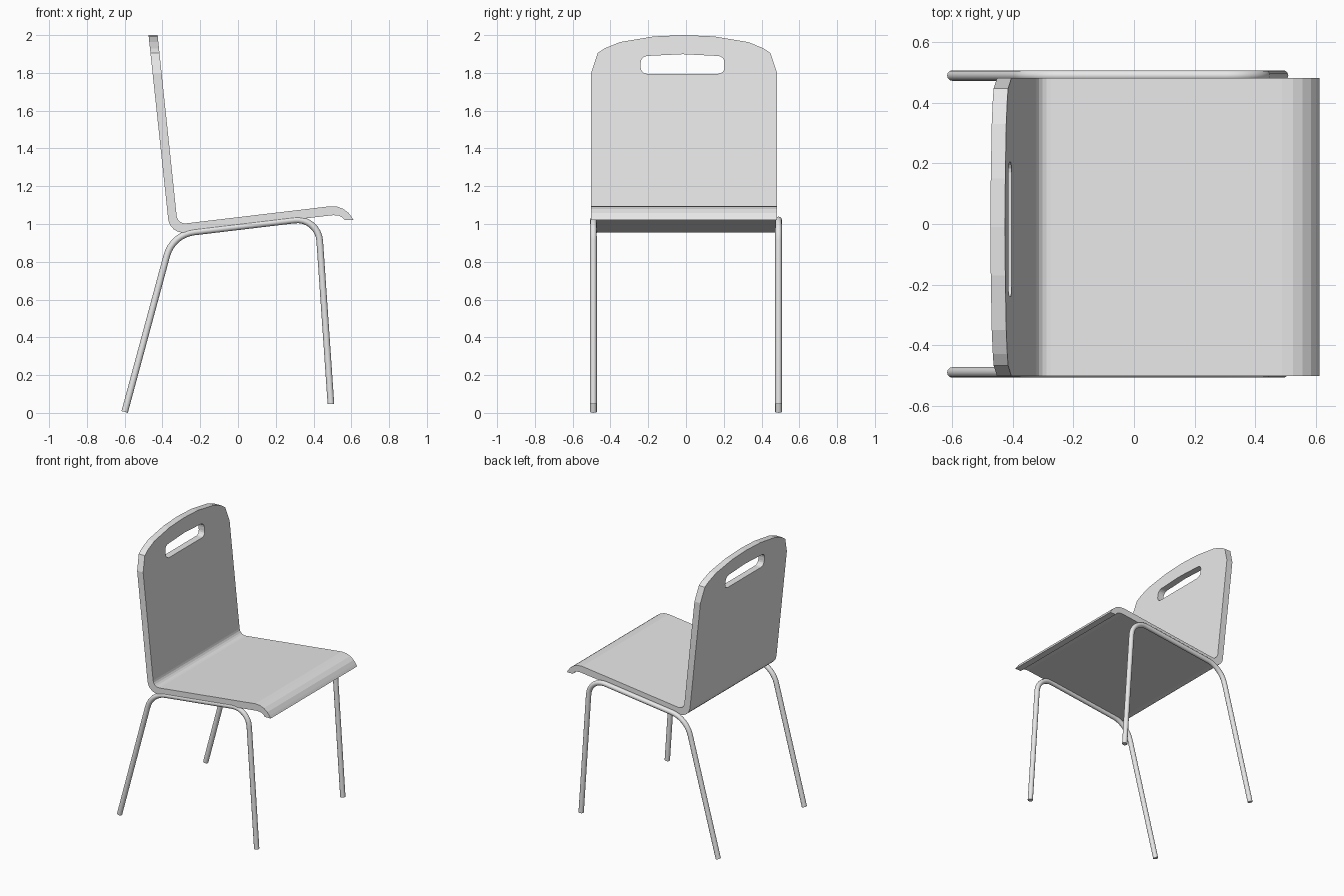
import bpy, bmesh, math
from mathutils import Vector

if "Cube" in bpy.data.objects:
    bpy.data.objects.remove(bpy.data.objects["Cube"])

grey = bpy.data.materials.new("light_grey")
grey.diffuse_color = (0.8, 0.8, 0.8, 1)
grey.use_nodes = True
grey.node_tree.nodes["Principled BSDF"].inputs["Base Color"].default_value = grey.diffuse_color


def fillet(prev, corner, nxt, length, steps):
    """Points of a circular arc rounding a corner."""
    p, c, n = Vector(prev), Vector(corner), Vector(nxt)
    u, v = (p - c).normalized(), (n - c).normalized()
    half = u.angle(v) / 2
    centre = c + (u + v).normalized() * (length / math.cos(half))
    a, b = c + u * length - centre, c + v * length - centre
    total = a.angle(b)
    pts = []
    for i in range(steps + 1):
        t = i / steps
        r = (a * math.sin((1 - t) * total) + b * math.sin(t * total)) / math.sin(total)
        pts.append(tuple(centre + r))
    return pts


def prism(name, pts, direction):
    """Extrude a closed polygon of 3D points."""
    bm = bmesh.new()
    face = bm.faces.new([bm.verts.new(p) for p in pts])
    out = bmesh.ops.extrude_face_region(bm, geom=[face])
    moved = [g for g in out["geom"] if isinstance(g, bmesh.types.BMVert)]
    bmesh.ops.translate(bm, verts=moved, vec=direction)
    bmesh.ops.recalc_face_normals(bm, faces=bm.faces)
    mesh = bpy.data.meshes.new(name)
    bm.to_mesh(mesh)
    bm.free()
    mesh.materials.append(grey)
    ob = bpy.data.objects.new(name, mesh)
    bpy.context.collection.objects.link(ob)
    return ob


def cut(ob, tool, operation):
    bpy.context.view_layer.objects.active = ob
    mod = ob.modifiers.new("cut", "BOOLEAN")
    mod.object, mod.operation, mod.solver = tool, operation, "EXACT"
    bpy.ops.object.modifier_apply(modifier=mod.name)
    bpy.data.objects.remove(tool, do_unlink=True)


# Bent shell: side profile of backrest, seat and curled front lip
YC, HALF = -0.010, 0.492
inner = [(-0.431, 2.05)] + fillet((-0.426, 2.0), (-0.320, 0.998), (0.489, 1.094), 0.045, 5)
nose = [(0.489, 1.094), (0.525, 1.092), (0.557, 1.080), (0.585, 1.059), (0.602, 1.036),
        (0.612, 1.020), (0.565, 1.020), (0.553, 1.034), (0.535, 1.044), (0.505, 1.047)]
outer = fillet((0.5, 1.0485), (-0.361, 0.946), (-0.474, 2.0), 0.08, 6) + [(-0.479, 2.05)]
shell = prism("seat_and_backrest",
              [(x, YC - HALF, z) for x, z in inner + nose + outer], (0, 2 * HALF, 0))

# Arched outline of the backrest
arch = [(0.492, 1.80), (0.457, 1.905), (0.42, 1.93), (0.34, 1.963), (0.16, 1.993)]
outline = [(0.6, 0.8), (0.6, 1.7), (0.4921, 1.7)] + arch + [(0.0, 2.0)]
outline += [(-y, z) for y, z in reversed(outline[:-1])]
cut(shell, prism("outline_cutter", [(-1, YC + y, z) for y, z in outline], (2, 0, 0)),
    "INTERSECT")

# Rounded hand slot
rect = [(-0.222, 1.795), (0.222, 1.795), (0.222, 1.888), (0.0, 1.899), (-0.222, 1.888)]
slot = []
for i, p in enumerate(rect):
    if i == 3:
        slot.append(p)
    else:
        slot += fillet(rect[i - 1], p, rect[(i + 1) % 5], 0.034, 4)
cut(shell, prism("slot_cutter", [(-1, YC - 0.008 + y, z) for y, z in slot], (1, 0, 0)),
    "DIFFERENCE")

# Bent tube on each side: rear leg, seat rail and front leg in one piece
rear_foot, rear_knee = (-0.600, 0.005), (-0.347, 0.944)
front_knee, front_foot = (0.424, 1.036), (0.492, 0.047)
path = ([rear_foot] + fillet(rear_foot, rear_knee, front_knee, 0.115, 8)
        + fillet(rear_knee, front_knee, front_foot, 0.125, 8) + [front_foot])
for side, y in (("right", -0.490), ("left", 0.490)):
    curve = bpy.data.curves.new(side + "_leg_tube", "CURVE")
    curve.dimensions = "3D"
    curve.bevel_depth = 0.0175
    curve.bevel_resolution = 4
    curve.use_fill_caps = True
    spline = curve.splines.new("POLY")
    spline.points.add(len(path) - 1)
    for pt, (x, z) in zip(spline.points, path):
        pt.co = (x, y, z, 1)
    curve.materials.append(grey)
    ob = bpy.data.objects.new(side + "_leg_tube", curve)
    bpy.context.collection.objects.link(ob)
    bpy.ops.object.select_all(action="DESELECT")
    ob.select_set(True)
    bpy.context.view_layer.objects.active = ob
    bpy.ops.object.convert(target="MESH")
    bpy.ops.object.shade_smooth_by_angle(angle=math.radians(45))
